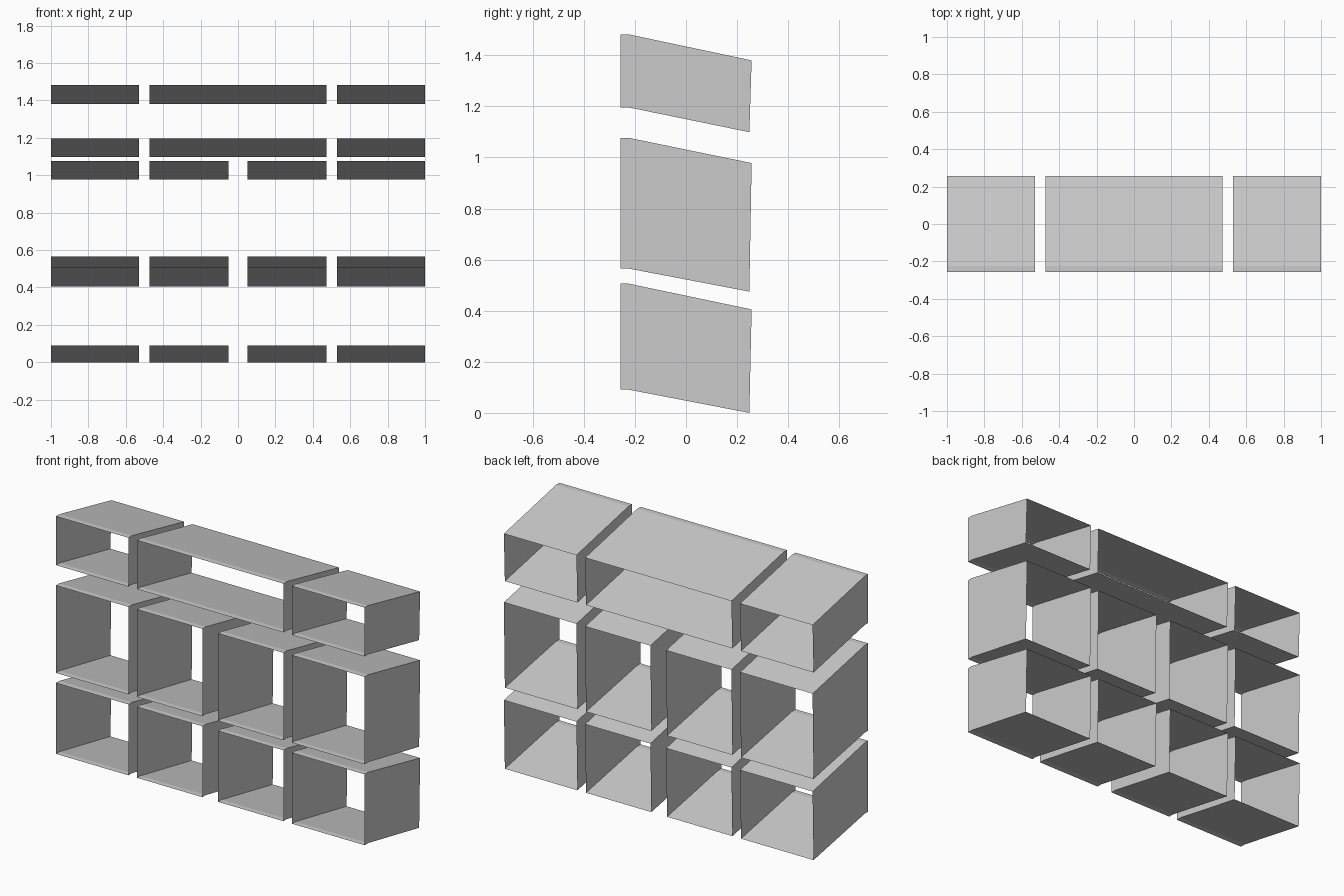
import bpy

cube = bpy.data.objects.get("Cube")
if cube:
    bpy.data.objects.remove(cube, do_unlink=True)

grey = bpy.data.materials.new("plain grey")
grey.use_nodes = True
COLOUR = (0.6, 0.6, 0.6, 1)
grey.diffuse_color = COLOUR
grey.node_tree.nodes["Principled BSDF"].inputs["Base Color"].default_value = COLOUR

FRONT, KINK, BACK_TOP, BACK_LOW = -0.257, -0.225, 0.257, 0.248


def sleeve(name, x0, x1, low, high, low_drop, high_drop):
    """Thin open-ended box: short level lip at the front, then sloping down to the back."""
    # Sections from front to back: (y low, y high, z low, z high)
    sections = [
        (FRONT, FRONT, low, high),
        (KINK, KINK, low, high),
        (BACK_LOW, BACK_TOP, low - low_drop, high - high_drop),
    ]
    verts = []
    for yl, yh, zl, zh in sections:
        verts += [(x0, yl, zl), (x1, yl, zl), (x1, yh, zh), (x0, yh, zh)]
    faces = []
    for s in range(len(sections) - 1):
        a, b = s * 4, s * 4 + 4
        for i in range(4):
            j = (i + 1) % 4
            faces.append((a + i, a + j, b + j, b + i))
    mesh = bpy.data.meshes.new(name)
    mesh.from_pydata(verts, [], faces)
    mesh.materials.append(grey)
    obj = bpy.data.objects.new(name, mesh)
    bpy.context.collection.objects.link(obj)


# Column spans along x
OUTER, INNER, WIDE = (0.53, 1.0), (0.051, 0.474), (-0.474, 0.474)

# Row name, bottom and top height at the front, drops towards the back
rows = [
    ("lower", 0.091, 0.506, 0.091, 0.101),
    ("middle", 0.565, 1.077, 0.09, 0.099),
    ("upper", 1.196, 1.482, 0.097, 0.102),
]

for row, *shape in rows:
    for side, sign in (("left", 1), ("right", -1)):
        spans = {"outer": OUTER}
        if row != "upper":
            spans["inner"] = INNER
        for place, span in spans.items():
            x0, x1 = sorted(sign * x for x in span)
            sleeve(f"{row}_{place}_sleeve_{side}", x0, x1, *shape)

# One wide sleeve spans the middle of the upper row
sleeve("upper_wide_sleeve", *WIDE, *rows[-1][1:])
